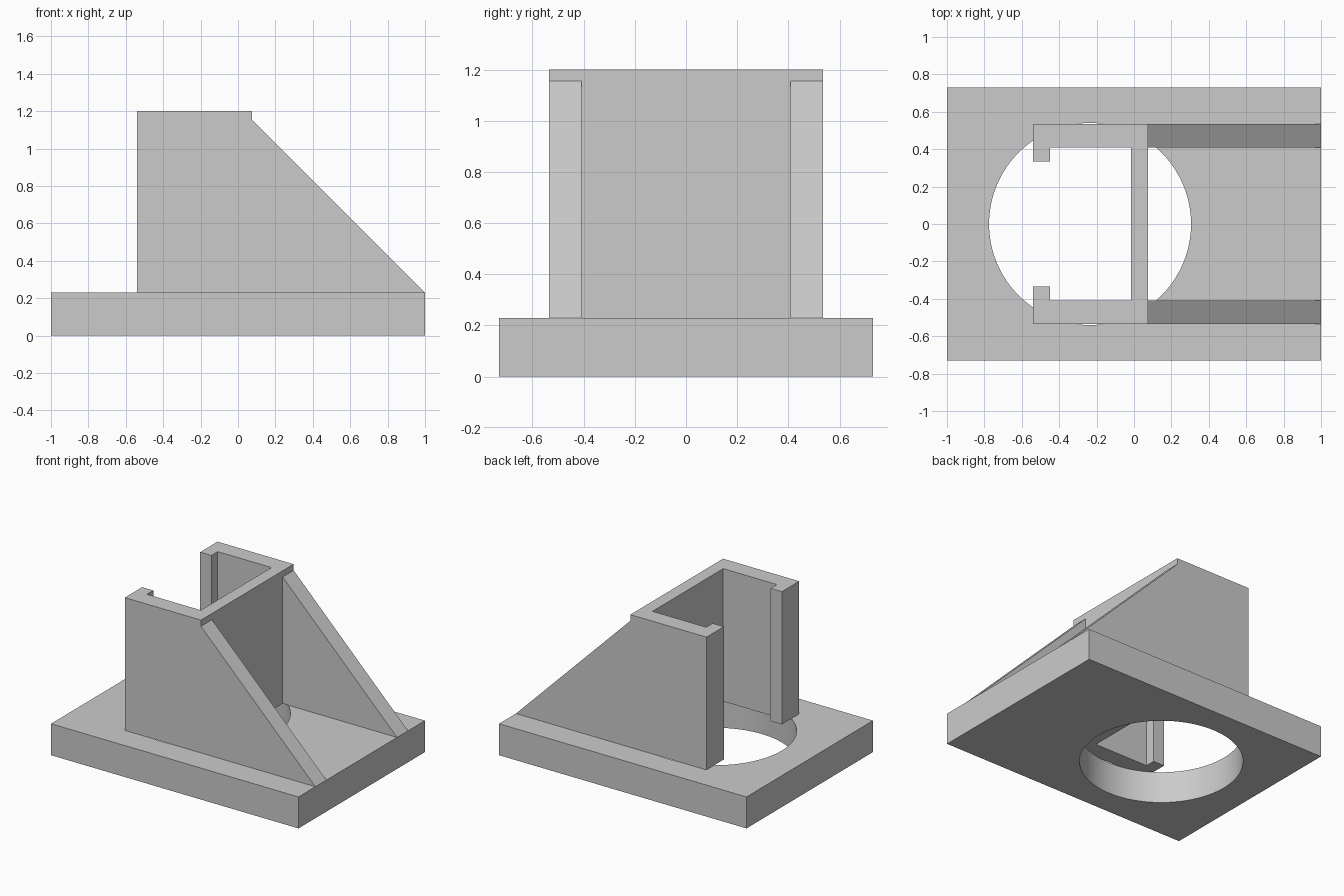
import bpy
import bmesh
import math
from mathutils import Vector

cube = bpy.data.objects.get("Cube")
if cube:
    bpy.data.objects.remove(cube, do_unlink=True)

grey = bpy.data.materials.new("plain_grey")
grey.use_nodes = True
colour = (0.6, 0.6, 0.6, 1)
grey.diffuse_color = colour
grey.node_tree.nodes["Principled BSDF"].inputs["Base Color"].default_value = colour

BASE_TOP, TOP = 0.23, 1.2
OUTER, INNER, LIP = 0.535, 0.408, 0.335   # half widths across y
BACK, FRONT = -0.54, 0.075                # channel extent along x


def prism(name, points, direction):
    """Extrude a closed planar profile along a direction."""
    bm = bmesh.new()
    face = bm.faces.new([bm.verts.new(p) for p in points])
    result = bmesh.ops.extrude_face_region(bm, geom=[face])
    moved = [v for v in result["geom"] if isinstance(v, bmesh.types.BMVert)]
    bmesh.ops.translate(bm, verts=moved, vec=Vector(direction))
    bmesh.ops.recalc_face_normals(bm, faces=bm.faces)
    mesh = bpy.data.meshes.new(name)
    bm.to_mesh(mesh)
    bm.free()
    mesh.materials.append(grey)
    obj = bpy.data.objects.new(name, mesh)
    bpy.context.collection.objects.link(obj)
    return obj


def combine(target, tool, operation):
    """Apply an exact boolean, then discard the tool."""
    mod = target.modifiers.new(operation.lower(), 'BOOLEAN')
    mod.operation, mod.object, mod.solver = operation, tool, 'EXACT'
    bpy.ops.object.select_all(action='DESELECT')
    bpy.context.view_layer.objects.active = target
    target.select_set(True)
    bpy.ops.object.modifier_apply(modifier=mod.name)
    bpy.data.objects.remove(tool, do_unlink=True)


# Base plate with a round through hole
base = prism("base_plate",
             [(x, y, 0) for x, y in ((-1, -0.73), (1, -0.73), (1, 0.73), (-1, 0.73))],
             (0, 0, BASE_TOP))
ring = [math.tau * i / 96 for i in range(96)]
cutter = prism("hole_cutter",
               [(-0.235 + 0.54 * math.cos(a), 0.54 * math.sin(a), -0.1) for a in ring],
               (0, 0, 0.5))
cutter.hide_render = True
combine(base, cutter, 'DIFFERENCE')
bpy.ops.object.shade_smooth_by_angle(angle=math.radians(30))

# Upright channel: C-shaped plan, open at the left end with inward lips
half = [(FRONT, OUTER), (BACK, OUTER), (BACK, LIP), (BACK + 0.09, LIP),
        (BACK + 0.09, INNER), (FRONT - 0.09, INNER)]
plan = half + [(x, -y) for x, y in reversed(half)]
channel = prism("upright_channel", [(x, y, BASE_TOP) for x, y in plan],
                (0, 0, TOP - BASE_TOP))

# Sloping gussets continue the two side walls
for y in (INNER, -OUTER):
    slope = [(FRONT - 0.05, BASE_TOP), (1, BASE_TOP), (FRONT, 1.155), (FRONT - 0.05, 1.155)]
    gusset = prism("gusset", [(x, y, z) for x, z in slope], (0, OUTER - INNER, 0))
    combine(channel, gusset, 'UNION')

# Merge coplanar pieces left by the unions
bm = bmesh.new()
bm.from_mesh(channel.data)
bmesh.ops.remove_doubles(bm, verts=bm.verts, dist=0.0001)
bmesh.ops.dissolve_limit(bm, angle_limit=0.01, verts=bm.verts, edges=bm.edges)
bm.to_mesh(channel.data)
bm.free()
